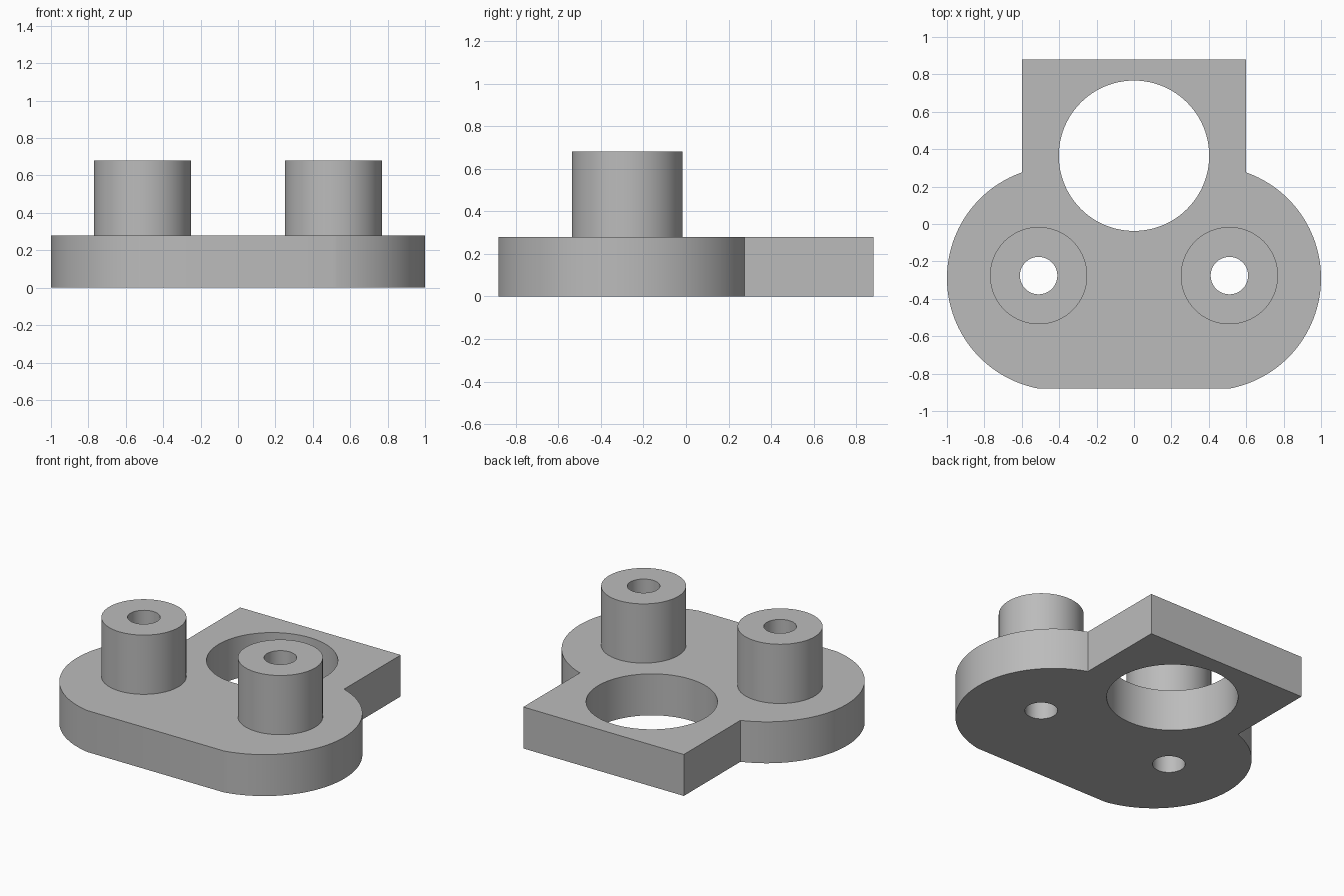
import bpy, bmesh
from math import sin, cos, pi, acos, asin, radians

cube = bpy.data.objects.get("Cube")
if cube:
    bpy.data.objects.remove(cube, do_unlink=True)

PLATE_TOP, BOSS_TOP = 0.28, 0.68
BOSS_X, BOSS_Y, BOSS_R, BORE_R = 0.51, -0.276, 0.26, 0.1
LOBE_X, LOBE_Y, LOBE_R = 0.4, -0.29, 0.6
HALF_W, HALF_D = 0.6, 0.88

grey = bpy.data.materials.new("plain grey")
grey.use_nodes = True
colour = (0.5, 0.5, 0.5, 1)
grey.diffuse_color = colour
grey.node_tree.nodes["Principled BSDF"].inputs["Base Color"].default_value = colour


def prism(name, outline, z0, z1):
    """Extrude a closed counter-clockwise outline from z0 to z1."""
    bm = bmesh.new()
    base = bm.faces.new([bm.verts.new((x, y, z0)) for x, y in outline])
    moved = bmesh.ops.extrude_face_region(bm, geom=[base], use_keep_orig=True)["geom"]
    verts = [v for v in moved if isinstance(v, bmesh.types.BMVert)]
    bmesh.ops.translate(bm, verts=verts, vec=(0, 0, z1 - z0))
    bmesh.ops.recalc_face_normals(bm, faces=bm.faces)
    mesh = bpy.data.meshes.new(name)
    bm.to_mesh(mesh)
    bm.free()
    mesh.materials.append(grey)
    obj = bpy.data.objects.new(name, mesh)
    bpy.context.collection.objects.link(obj)
    return obj


def arc(cx, cy, r, a0, a1, n):
    return [(cx + r * cos(a0 + (a1 - a0) * i / n), cy + r * sin(a0 + (a1 - a0) * i / n))
            for i in range(n + 1)]


def cylinder(name, x, y, r, z0, z1, n=96):
    return prism(name, arc(x, y, r, 0, 2 * pi, n)[:-1], z0, z1)


def finish(obj, cutters):
    """Cut the holes, then shade curved walls smooth."""
    bpy.ops.object.select_all(action='DESELECT')
    obj.select_set(True)
    bpy.context.view_layer.objects.active = obj
    for cutter in cutters:
        mod = obj.modifiers.new("hole", 'BOOLEAN')
        mod.operation, mod.solver, mod.object = 'DIFFERENCE', 'EXACT', cutter
        bpy.ops.object.modifier_apply(modifier=mod.name)
    bpy.ops.object.shade_smooth_by_angle(angle=radians(30))


# Hole cutters
main_cutter = cylinder("main_hole_cutter", 0, 0.365, 0.402, -0.1, 0.5)
bores = {side: cylinder(side + "_bore_cutter", s * BOSS_X, BOSS_Y, BORE_R, -0.1, 0.9)
         for side, s in (("left", 1), ("right", -1))}

# Base plate: flat front edge, round side lobes and a square back tab
start = -acos((0.51 - LOBE_X) / LOBE_R)
end = acos((HALF_W - LOBE_X) / LOBE_R)
half = arc(LOBE_X, LOBE_Y, LOBE_R, start, end, 64)
half[0] = (half[0][0], -HALF_D)
half.append((HALF_W, HALF_D))
plate = prism("base_plate", half + [(-x, y) for x, y in reversed(half)], 0, PLATE_TOP)
finish(plate, [main_cutter, *bores.values()])

# Hollow bosses standing on the plate
for side, s in (("left", 1), ("right", -1)):
    boss = cylinder(side + "_boss", s * BOSS_X, BOSS_Y, BOSS_R, PLATE_TOP, BOSS_TOP)
    finish(boss, [bores[side]])

# Remove the used cutters
for cutter in (main_cutter, *bores.values()):
    bpy.data.objects.remove(cutter, do_unlink=True)
